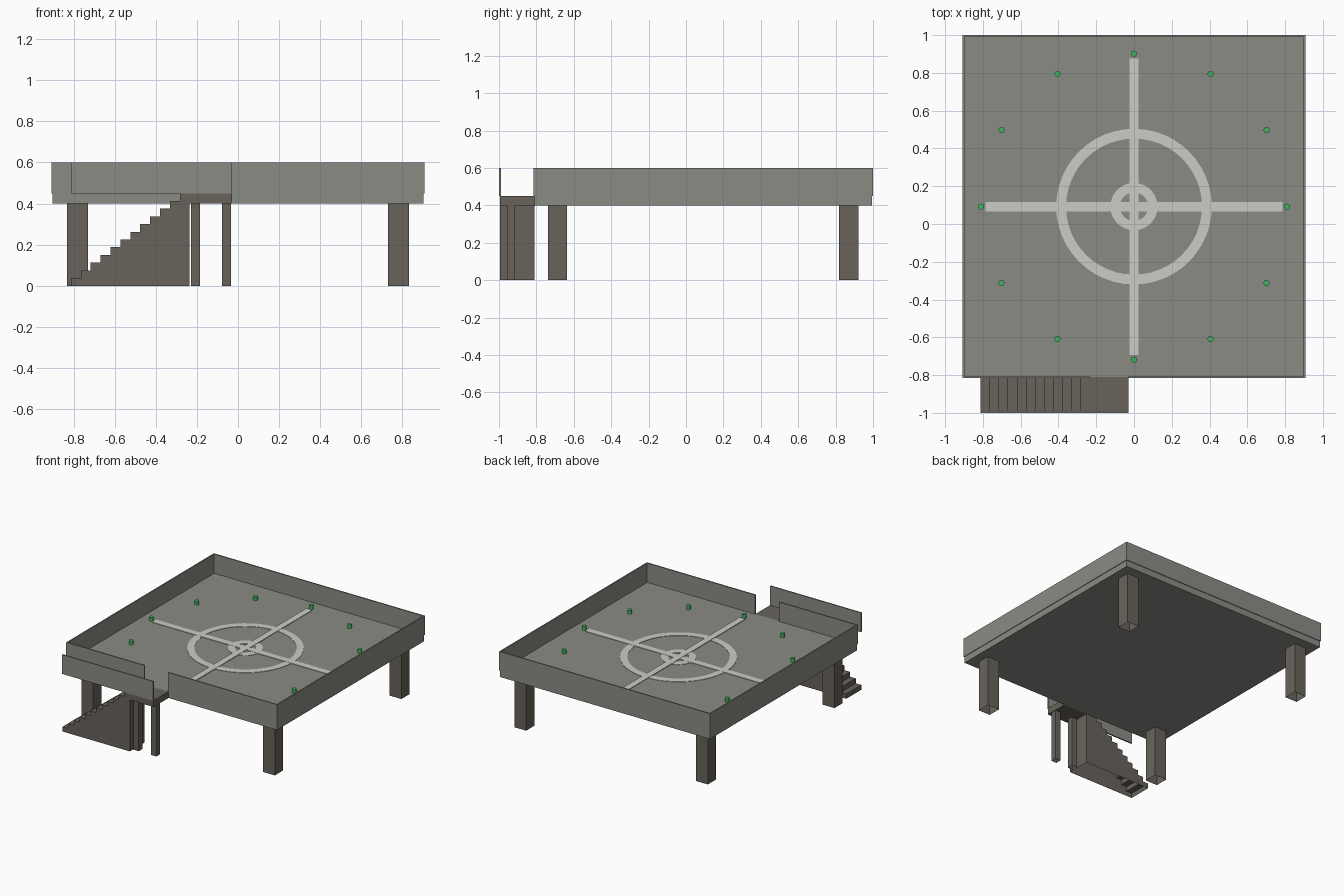
import bpy, bmesh, math

cube = bpy.data.objects.get("Cube")
if cube:
    bpy.data.objects.remove(cube, do_unlink=True)


def material(name, r, g, b):
    m = bpy.data.materials.new(name)
    m.use_nodes = True
    m.diffuse_color = (r, g, b, 1)
    m.node_tree.nodes["Principled BSDF"].inputs["Base Color"].default_value = (r, g, b, 1)
    return m


GREY = material("concrete_grey", 0.26, 0.26, 0.235)
BROWN = material("dark_stone", 0.14, 0.125, 0.105)
WHITE = material("marking_white", 0.6, 0.6, 0.57)
GREEN = material("lamp_green", 0.05, 0.46, 0.12)


def finish(name, bm, mat):
    bmesh.ops.recalc_face_normals(bm, faces=bm.faces)
    mesh = bpy.data.meshes.new(name)
    bm.to_mesh(mesh)
    bm.free()
    mesh.materials.append(mat)
    ob = bpy.data.objects.new(name, mesh)
    bpy.context.scene.collection.objects.link(ob)
    return ob


def box(name, x, y, z, mat, open_bottom=False):
    """Box from (min, max) spans on each axis."""
    bm = bmesh.new()
    bmesh.ops.create_cube(bm, size=1)
    for v in bm.verts:
        v.co = [s[0] + (c + 0.5) * (s[1] - s[0]) for s, c in zip((x, y, z), v.co)]
    if open_bottom:
        bm.normal_update()
        bottom = [f for f in bm.faces if f.normal.z < -0.5]
        bmesh.ops.delete(bm, geom=bottom, context='FACES_ONLY')
    return finish(name, bm, mat)


CY = 0.092                      # centre of the deck in y
HALF = 0.903                    # half width of the deck
BASE, DECK, TOP = 0.40, 0.45, 0.60
T = 0.005                       # half thickness of the walls
FRONT, BACK = CY - HALF, CY + HALF
STAIR_Y = (-0.995, FRONT)
STAIR_X, STAIR_END, LANDING_END = -0.813, -0.235, -0.03

# Deck and its four legs
box("deck", (-HALF, HALF), (FRONT, BACK), (BASE, DECK), GREY)
for sx, side in ((-1, "right"), (1, "left")):
    for sy, end in ((-1, "front"), (1, "back")):
        cx, cy = sx * 0.782, CY + sy * 0.778
        box(f"{end}_{side}_leg", (cx - 0.051, cx + 0.051), (cy - 0.051, cy + 0.051),
            (0, BASE), BROWN, True)

# Parapet walls, with a gap at the landing
WALL_Z = (DECK, TOP)
for sx, side in ((-1, "right"), (1, "left")):
    box(f"{side}_wall", (sx * HALF - T, sx * HALF + T), (FRONT - T, BACK + T), WALL_Z, GREY)
box("back_wall", (-HALF + T, HALF - T), (BACK - T, BACK + T), WALL_Z, GREY)
box("front_wall_long", (LANDING_END, HALF - T), (FRONT - T, FRONT + T), WALL_Z, GREY)
box("front_wall_short", (-HALF + T, STAIR_END), (FRONT - T, FRONT + T), WALL_Z, GREY)
box("stair_rail", (STAIR_X, LANDING_END), (STAIR_Y[0] - T, STAIR_Y[0] + T), WALL_Z, GREY)

# Staircase: stepped side profile, extruded across, open underneath
STEPS = 12
run, rise = (STAIR_END - STAIR_X) / STEPS, DECK / STEPS
profile = [(STAIR_X, 0)]
for i in range(STEPS):
    profile += [(STAIR_X + i * run, (i + 1) * rise), (STAIR_X + (i + 1) * run, (i + 1) * rise)]
profile.append((STAIR_END, 0))
bm = bmesh.new()
near, far = [[bm.verts.new((x, y, z)) for x, z in profile] for y in STAIR_Y]
bm.faces.new(near)
bm.faces.new(far[::-1])
for i in range(len(profile) - 1):
    bm.faces.new((near[i], far[i], far[i + 1], near[i + 1]))
finish("stairs", bm, BROWN)

# Landing and its two posts
box("landing", (STAIR_END, LANDING_END), STAIR_Y, (BASE, DECK), BROWN)
for name, x in (("inner", -0.207), ("outer", -0.055)):
    box(f"{name}_landing_post", (x - 0.022, x + 0.022), (-0.957, -0.913), (0, BASE), BROWN, True)

# Painted cross
box("cross_bar_side", (-0.785, 0.785), (CY - 0.025, CY + 0.025), (DECK, DECK + 0.004), WHITE)
box("cross_bar_long", (-0.025, 0.025), (CY - 0.785, CY + 0.785), (DECK, DECK + 0.005), WHITE)


def ring(name, inner, outer, height, n=48):
    bm = bmesh.new()
    loops = []
    for r, z in ((inner, DECK), (inner, DECK + height), (outer, DECK + height), (outer, DECK)):
        loops.append([bm.verts.new((r * math.cos(math.tau * i / n),
                                    CY + r * math.sin(math.tau * i / n), z)) for i in range(n)])
    for a, b in zip(loops, loops[1:]):
        for i in range(n):
            j = (i + 1) % n
            bm.faces.new((a[i], a[j], b[j], b[i]))
    finish(name, bm, WHITE)


# Painted rings
ring("large_ring", 0.36, 0.412, 0.003)
ring("small_ring", 0.075, 0.125, 0.003)

# Twelve lamps around the deck
for i in range(12):
    a = math.tau * i / 12
    bm = bmesh.new()
    bmesh.ops.create_cone(bm, cap_ends=True, segments=12, radius1=0.016, radius2=0.016, depth=0.03)
    bmesh.ops.translate(bm, verts=bm.verts,
                        vec=(0.81 * math.cos(a), CY + 0.81 * math.sin(a), DECK + 0.015))
    finish(f"lamp_{i + 1}", bm, GREEN)
